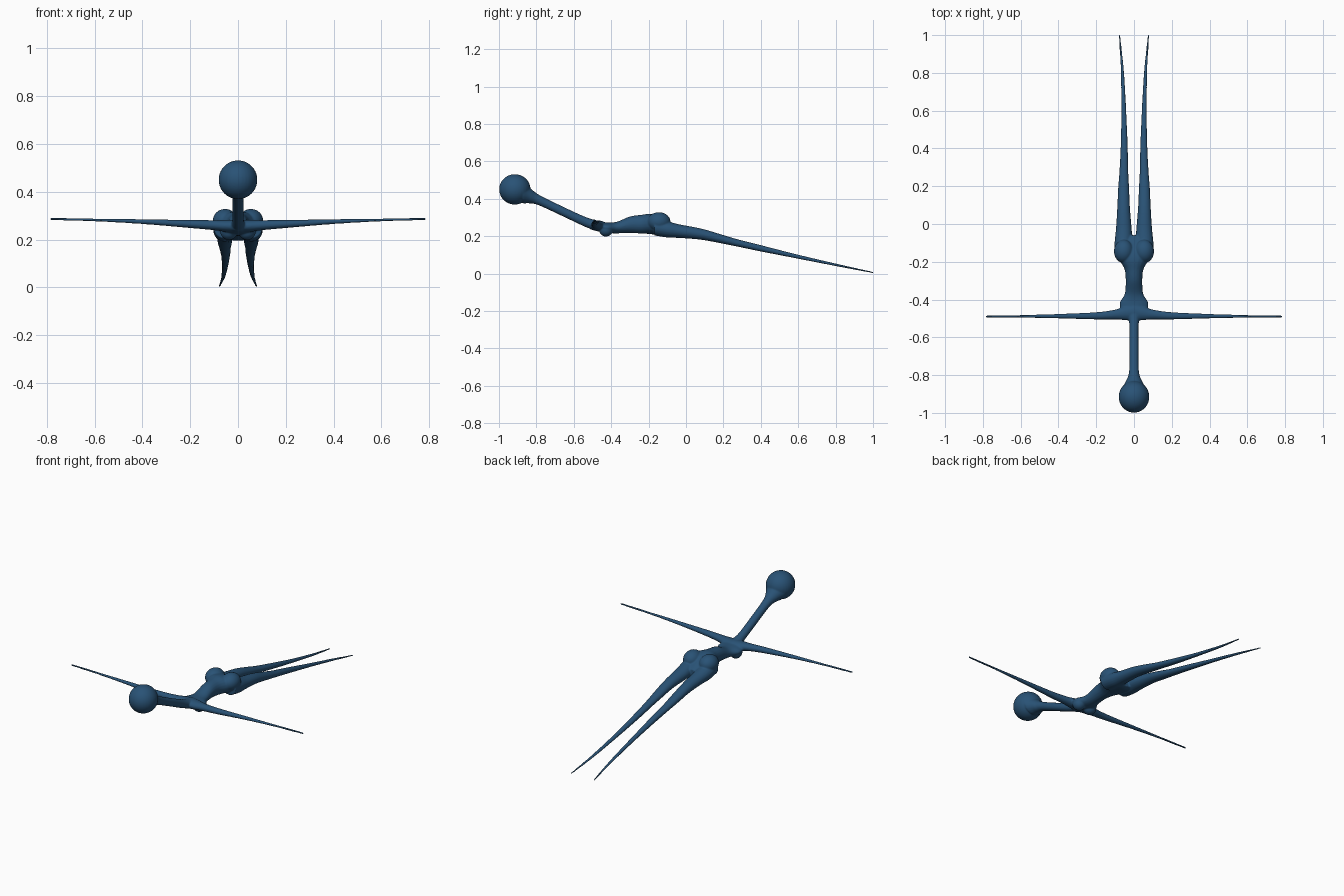
import bpy, bmesh, math
from mathutils import Vector, Matrix

cube = bpy.data.objects.get("Cube")
if cube:
    bpy.data.objects.remove(cube, do_unlink=True)

blue = bpy.data.materials.new("deep_blue")
blue.use_nodes = True
color = (0.022, 0.085, 0.18, 1)
blue.diffuse_color = color
blue.node_tree.nodes["Principled BSDF"].inputs["Base Color"].default_value = color

bm = bmesh.new()
SIDES, STEPS = 20, 6


def spline(rows):
    """Smooth Catmull-Rom interpolation of the cross-section stations."""
    pts = [Vector(r) for r in rows]
    pts = [pts[0]] + pts + [pts[-1]]
    out = []
    for a, b, c, d in zip(pts, pts[1:], pts[2:], pts[3:]):
        for i in range(STEPS):
            t = i / STEPS
            out.append(0.5 * (2 * b + (c - a) * t + (2 * a - 5 * b + 4 * c - d) * t * t
                              + (3 * b - a - 3 * c + d) * t ** 3))
    return out + [pts[-1]]


def loft(rows, place):
    """Tube of ellipses; each row is along, side, height, side radius, height radius."""
    rings = []
    for along, side, z, rs, rz in spline(rows):
        ring = []
        for k in range(SIDES):
            a = 2 * math.pi * k / SIDES
            ring.append(bm.verts.new(place(along, side + rs * math.cos(a), z + rz * math.sin(a))))
        rings.append(ring)
    for p, q in zip(rings, rings[1:]):
        for k in range(SIDES):
            n = (k + 1) % SIDES
            bm.faces.new((p[k], p[n], q[n], q[k]))
    bm.faces.new(rings[0][::-1])
    bm.faces.new(rings[-1])


def ball(center, radii):
    m = Matrix.Translation(center) @ Matrix.Diagonal((*radii, 1))
    bmesh.ops.create_uvsphere(bm, u_segments=32, v_segments=20, radius=1, matrix=m)


def lengthwise(along, side, z):
    return (side, along, z)


# Head, with the neck flaring into it
ball((0, -0.915, 0.45), (0.081, 0.084, 0.081))
loft([(-0.87, 0, 0.435, 0.066, 0.06), (-0.83, 0, 0.415, 0.042, 0.04),
      (-0.78, 0, 0.39, 0.026, 0.028), (-0.65, 0, 0.328, 0.024, 0.026),
      (-0.53, 0, 0.273, 0.025, 0.027), (-0.46, 0, 0.253, 0.04, 0.028)], lengthwise)

# Chest, waist and hips
loft([(-0.51, 0, 0.258, 0.028, 0.022), (-0.47, 0, 0.252, 0.062, 0.027),
      (-0.42, 0, 0.245, 0.076, 0.028), (-0.37, 0, 0.246, 0.049, 0.031),
      (-0.3, 0, 0.261, 0.044, 0.044), (-0.24, 0, 0.264, 0.05, 0.05),
      (-0.19, 0, 0.265, 0.078, 0.054), (-0.14, 0, 0.255, 0.095, 0.052),
      (-0.09, 0, 0.235, 0.085, 0.04), (-0.06, 0, 0.228, 0.06, 0.028)], lengthwise)

for s in (-1, 1):
    # Breasts and buttocks
    ball((s * 0.038, -0.428, 0.233), (0.036, 0.037, 0.035))
    ball((s * 0.054, -0.145, 0.277), (0.052, 0.062, 0.051))

    # Legs tapering to points
    loft([(-0.17, 0.054, 0.248, 0.048, 0.044), (-0.1, 0.056, 0.236, 0.047, 0.043),
          (-0.03, 0.054, 0.226, 0.042, 0.036), (0.08, 0.055, 0.211, 0.034, 0.03),
          (0.19, 0.055, 0.185, 0.029, 0.024), (0.27, 0.054, 0.165, 0.024, 0.02),
          (0.4, 0.052, 0.135, 0.019, 0.017), (0.6, 0.054, 0.09, 0.013, 0.011),
          (0.8, 0.061, 0.047, 0.009, 0.007), (0.92, 0.07, 0.022, 0.006, 0.005),
          (1.0, 0.077, 0.006, 0.004, 0.004)],
         lambda along, side, z: (s * side, along, z))

    # Arms stretched straight out
    loft([(0, -0.468, 0.256, 0.044, 0.028), (0.05, -0.472, 0.257, 0.037, 0.025),
          (0.1, -0.479, 0.26, 0.026, 0.021), (0.2, -0.486, 0.265, 0.019, 0.017),
          (0.4, -0.488, 0.275, 0.012, 0.01), (0.6, -0.489, 0.282, 0.007, 0.006),
          (0.785, -0.49, 0.286, 0.006, 0.005)],
         lambda along, side, z: (s * along, side, z))

bmesh.ops.recalc_face_normals(bm, faces=bm.faces[:])
mesh = bpy.data.meshes.new("flying_figure")
bm.to_mesh(mesh)
bm.free()
mesh.materials.append(blue)
figure = bpy.data.objects.new("flying_figure", mesh)
bpy.context.collection.objects.link(figure)

# Fuse the parts into one skin and soften the joints
fuse = figure.modifiers.new("fuse", "REMESH")
fuse.mode = "VOXEL"
fuse.voxel_size = 0.004
fuse.use_smooth_shade = True
soften = figure.modifiers.new("soften", "SMOOTH")
soften.factor = 0.5
soften.iterations = 5
